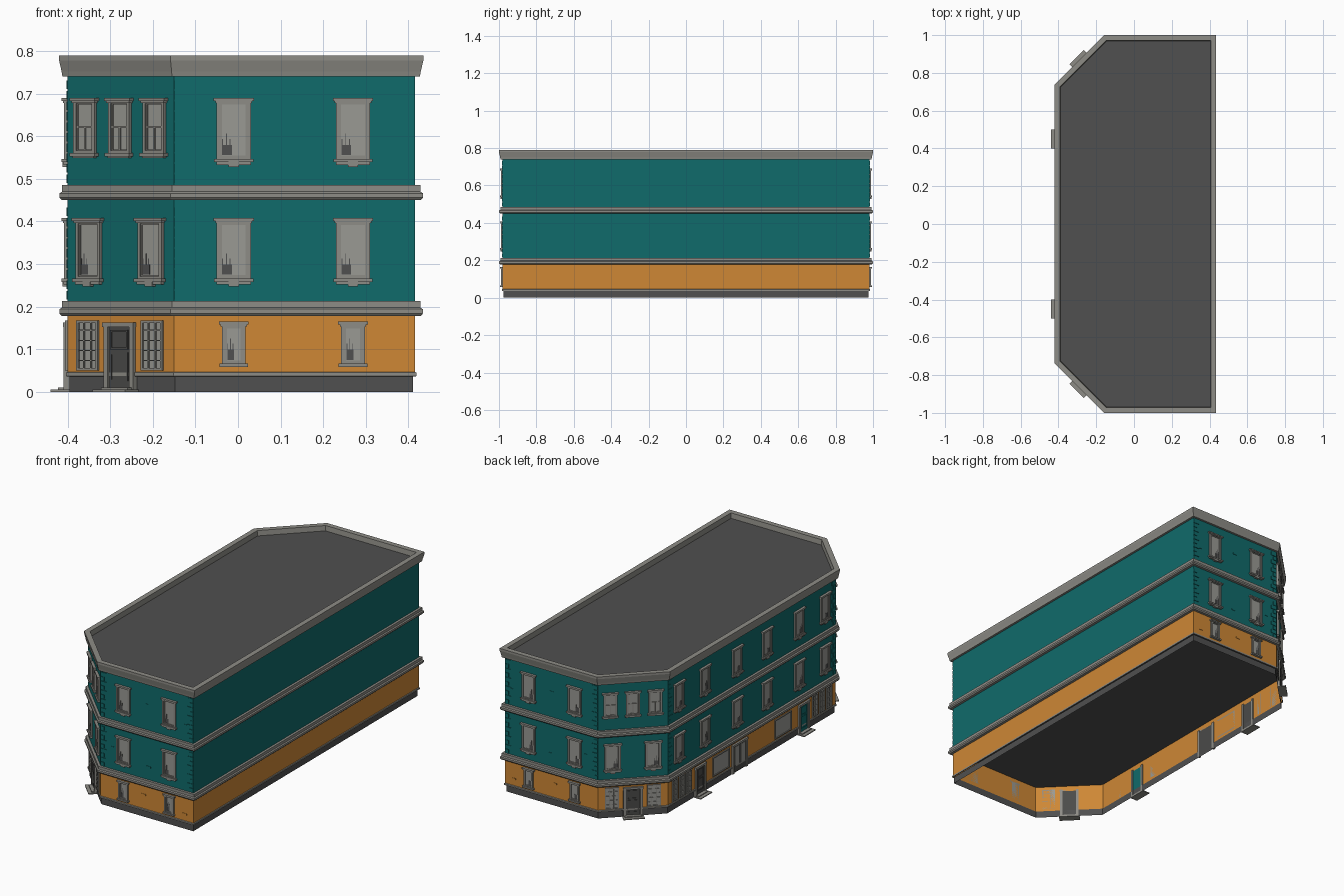
import bpy, bmesh, math
from mathutils import Vector

if "Cube" in bpy.data.objects:
    bpy.data.objects.remove(bpy.data.objects["Cube"])


def material(name, r, g, b):
    m = bpy.data.materials.new(name)
    m.diffuse_color = (r, g, b, 1)
    m.use_nodes = True
    m.node_tree.nodes["Principled BSDF"].inputs["Base Color"].default_value = m.diffuse_color
    return m


TEAL = material("teal paint", 0.005, 0.145, 0.145)
ORANGE = material("orange paint", 0.62, 0.245, 0.036)
STONE = material("grey stone", 0.27, 0.265, 0.24)
DARK = material("dark grey", 0.08, 0.08, 0.08)
GLASS = material("window glass", 0.32, 0.32, 0.295)
DOOR = material("door grey", 0.07, 0.07, 0.067)

# Footprint, counter-clockwise, with both left corners cut off
FOOT = [(0.415, -0.98), (0.415, 0.98), (-0.15, 0.98),
        (-0.40, 0.73), (-0.40, -0.73), (-0.15, -0.98)]


def offset(d):
    pts, n = [], len(FOOT)
    for i in range(n):
        a, b, c = (Vector(FOOT[(i + k) % n]) for k in (-1, 0, 1))
        e, f = (b - a).normalized(), (c - b).normalized()
        n1, n2 = Vector((e.y, -e.x)), Vector((f.y, -f.x))
        pts.append(b + (n1 + n2) * d / (1 + n1.dot(n2)))
    return pts


def finish(name, bm, mat, fix=True):
    if fix:
        bmesh.ops.recalc_face_normals(bm, faces=bm.faces)
    me = bpy.data.meshes.new(name)
    bm.to_mesh(me)
    bm.free()
    me.materials.append(mat)
    ob = bpy.data.objects.new(name, me)
    bpy.context.collection.objects.link(ob)


def ring(name, mat, profile, cap_bottom=False, cap_top=False):
    """Sweep an (offset, z) profile round the footprint."""
    bm = bmesh.new()
    rows = [[bm.verts.new((p.x, p.y, z)) for p in offset(d)] for d, z in profile]
    for lo, hi in zip(rows, rows[1:]):
        for i in range(6):
            j = (i + 1) % 6
            bm.faces.new((lo[i], lo[j], hi[j], hi[i]))
    if cap_bottom:
        bm.faces.new(rows[0][::-1])
    if cap_top:
        bm.faces.new(rows[-1])
    finish(name, bm, mat, False)


# Storeys, open underneath up to the first ceiling
ring("plinth", DARK, [(-0.004, 0), (-0.004, 0.037)])
ring("plinth_band", STONE, [(0, 0.036), (0.004, 0.037), (0.004, 0.045), (0, 0.047)])
ring("ground_walls", ORANGE, [(0, 0.037), (0, 0.185)])
ring("ground_ceiling", DARK, [(-0.002, 0.183), (-0.002, 0.185)], cap_bottom=True)
ring("upper_walls", TEAL, [(0, 0.185), (0, 0.745)])
for k, z in enumerate((0.178, 0.45)):
    ring(f"cornice_{k + 1}", STONE,
         [(0, z), (0.014, z), (0.019, z + 0.006), (0.019, z + 0.016),
          (0.013, z + 0.020), (0.013, z + 0.035), (0, z + 0.035)])
ring("top_cornice", STONE, [(0, 0.74), (0.012, 0.74), (0.014, 0.752), (0.020, 0.778),
                            (0.020, 0.79), (-0.008, 0.79), (-0.012, 0.755)])
ring("roof", DARK, [(-0.005, 0.755), (-0.010, 0.762)], cap_top=True)

PARTS = {}


class Wall:
    """Local frame on a wall: u along, z up, n outward."""

    def __init__(self, origin, u, n):
        self.o, self.u, self.n = (Vector((*v, 0)) for v in (origin, u, n))

    def box(self, part, mat, u0, u1, z0, z1, n0, n1):
        bm = PARTS.setdefault(part, (bmesh.new(), mat))[0]
        v = [bm.verts.new(self.o + self.u * u + self.n * n + Vector((0, 0, z)))
             for n in (n0, n1) for u, z in ((u0, z0), (u1, z0), (u1, z1), (u0, z1))]
        for f in ((0, 1, 2, 3), (4, 5, 6, 7), (0, 1, 5, 4),
                  (1, 2, 6, 5), (2, 3, 7, 6), (3, 0, 4, 7)):
            bm.faces.new([v[i] for i in f])

    def frame(self, part, mat, c, w, z0, z1, t, depth):
        h = w / 2
        self.box(part, mat, c - h, c - h + t, z0, z1, 0, depth)
        self.box(part, mat, c + h - t, c + h, z0, z1, 0, depth)
        self.box(part, mat, c - h + t, c + h - t, z1 - t, z1, 0, depth)
        self.box(part, mat, c - h + t, c + h - t, z0, z0 + t, 0, depth)

    def pane(self, c, w, z0, z1):
        self.box("window_glass", GLASS, c - w / 2, c + w / 2, z0, z1, 0, 0.002)

    def window(self, c, w, z0, z1, style="plain"):
        h = w / 2
        self.pane(c, w - 0.01, z0, z1)
        self.frame("window_frames", STONE, c, w, z0, z1, 0.009, 0.008)
        self.frame("window_sashes", STONE, c, w - 0.018, z0 + 0.009, z1 - 0.009, 0.003, 0.005)
        # head and sill
        self.box("window_heads", STONE, c - h - 0.003, c + h + 0.003, z1 - 0.008, z1 - 0.003, 0, 0.011)
        self.box("window_heads", STONE, c - h - 0.007, c + h + 0.007, z1 - 0.003, z1 + 0.004, 0, 0.014)
        self.box("window_sills", STONE, c - h - 0.006, c + h + 0.006, z0 - 0.004, z0 + 0.004, 0, 0.014)
        zm = (z0 + z1) / 2
        if style == "plain":
            self.box("window_sills", STONE, c - h, c + h, z0 - 0.01, z0 - 0.004, 0, 0.010)
            self.box("sill_keys", STONE, c - 0.012, c + 0.012, z0 - 0.015, z0 - 0.004, 0, 0.012)
        if style == "cross":
            self.box("window_sills", STONE, c - h, c + h, z0 - 0.008, z0 - 0.004, 0, 0.010)
            self.box("window_bars", STONE, c - h, c + h, zm - 0.002, zm + 0.002, 0, 0.006)
            self.box("window_bars", STONE, c - 0.002, c + 0.002, z0, zm, 0, 0.005)
        else:
            # dark silhouettes low in the glass
            a, b = c - h + 0.013, z0 + 0.013
            self.box("glass_shades", DARK, a, a + w * 0.28, b, b + 0.024, 0, 0.0025)
            for k in range(3):
                self.box("glass_shades", DARK, a + k * w * 0.11, a + k * w * 0.11 + 0.002,
                         b + 0.024, b + 0.038 + 0.012 * (k % 2), 0, 0.0025)

    def shop_window(self, c, w, z0, z1, cols, rows):
        self.pane(c, w - 0.004, z0, z1)
        self.frame("shop_frames", STONE, c, w, z0, z1, 0.006, 0.006)
        for i in range(1, cols):
            x = c - w / 2 + w * i / cols
            self.box("shop_bars", STONE, x - 0.002, x + 0.002, z0, z1, 0, 0.005)
        for j in range(1, rows):
            z = z0 + (z1 - z0) * j / rows
            self.box("shop_bars", STONE, c - w / 2, c + w / 2, z - 0.0015, z + 0.0015, 0, 0.005)

    def door(self, c, w, part, mat, step=True, leaves=1):
        h = w / 2
        self.box(part, mat, c - h + 0.012, c + h - 0.012, 0.008, 0.153, -0.004, 0.004)
        for a, b in ((c - h, c - h + 0.013), (c + h - 0.013, c + h)):
            self.box("door_frames", DOOR if leaves > 1 else STONE, a, b, 0.005, 0.163, -0.005, 0.009)
        self.box("door_frames", STONE, c - h - 0.002, c + h + 0.002, 0.152, 0.163, 0, 0.011)
        lw = (w - 0.026) / leaves
        for i in range(leaves):
            m = c - (w - 0.026) / 2 + lw * (i + 0.5)
            if leaves > 1:
                self.box("door_glass", GLASS, m - lw * .33, m + lw * .33, 0.045, 0.145, 0, 0.005)
            else:
                self.frame(part, mat, m, lw * 0.8, 0.10, 0.145, 0.004, 0.007)
                self.frame(part, mat, m, lw * 0.8, 0.025, 0.092, 0.004, 0.006)
        if step:
            self.box("door_steps", STONE, c - h - 0.005, c + h + 0.005, 0, 0.005, -0.005, 0.040)
            self.box("door_steps", STONE, c - h + 0.005, c + h - 0.005, 0.005, 0.010, -0.005, 0.022)

    def quoins(self, u, direction):
        for base, top in ((0.217, 0.448), (0.49, 0.738)):
            k, z = 0, base
            while z + 0.02 < top:
                w = 0.036 if k % 2 else 0.022
                a, b = sorted((u, u + direction * w))
                self.box("corner_blocks", TEAL, a, b, z, z + 0.02, 0, 0.003)
                z += 0.0245
                k += 1


r = math.sqrt(0.5)
for s in (-1, 1):
    # End walls: two windows on each floor
    end = Wall((0, 0.98 * s), (1, 0), (0, s))
    for x in (-0.01, 0.27):
        end.window(x, 0.080, 0.262, 0.404)
        end.window(x, 0.080, 0.543, 0.686)
        end.window(x, 0.056, 0.062, 0.161, "small")
    end.quoins(-0.15, 1)
    end.quoins(0.415, -1)
    for x, z in ((0.10, 0.12), (0.35, 0.08), (-0.09, 0.33), (0.13, 0.28), (0.12, 0.62), (0.36, 0.57)):
        end.box("loose_bricks_" + ("low" if z < 0.2 else "high"), ORANGE if z < 0.2 else TEAL,
                x, x + 0.025, z, z + 0.008, 0, 0.002)

    # Cut corners: door between windows, then two and three windows above
    cut = Wall((-0.275, 0.855 * s), (r, r * s), (-r, r * s))
    cut.door(0, 0.098, "corner_doors", DOOR)
    for u in (-0.107, 0.107):
        cut.shop_window(u, 0.07, 0.05, 0.168, 3, 5)
        cut.window(u * 0.96, 0.080, 0.262, 0.404)
    for u in (-0.115, 0, 0.115):
        cut.window(u, 0.070, 0.557, 0.686, "cross")

# Long street side
side = Wall((-0.40, 0), (0, 1), (-1, 0))
for s in (-1, 1):
    for y in (0.13, 0.41, 0.635):
        side.window(y * s, 0.080, 0.262, 0.404)
        side.window(y * s, 0.080, 0.543, 0.686)
    for y in (0.55, 0.61, 0.67):
        side.shop_window(y * s, 0.048, 0.05, 0.168, 2, 4)
    side.shop_window(0.27 * s, 0.145, 0.055, 0.160, 1, 1)
    side.quoins(0.73 * s, -s)
side.door(0.45, 0.09, "side_door", DOOR)
side.door(-0.45, 0.09, "teal_door", TEAL)
side.door(0.11, 0.13, "double_door", DOOR, step=False, leaves=2)

for name, (bm, mat) in PARTS.items():
    finish(name, bm, mat)
